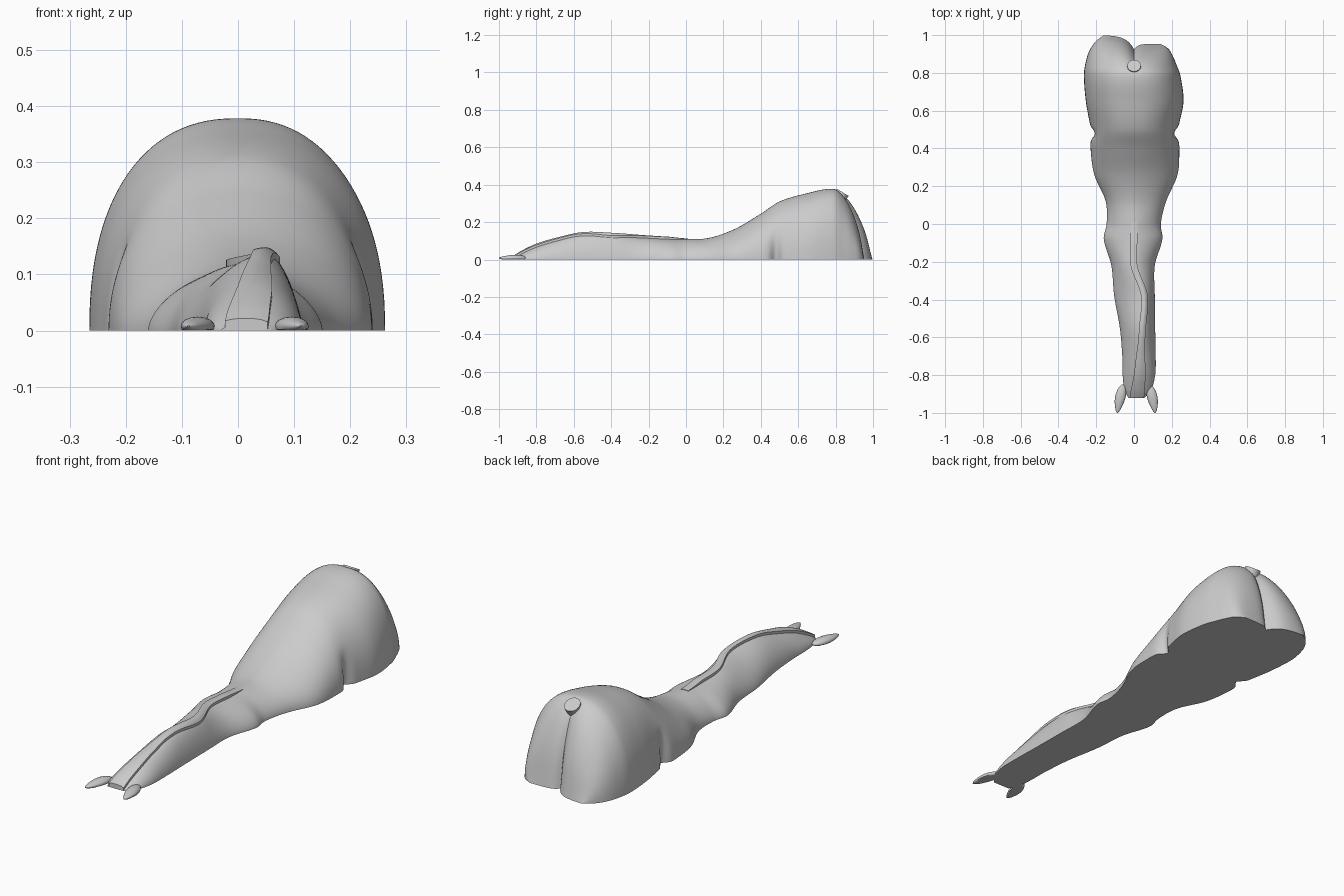
import bpy, bmesh, math

cube = bpy.data.objects.get("Cube")
if cube:
    bpy.data.objects.remove(cube, do_unlink=True)

grey = bpy.data.materials.new("plain_grey")
grey.use_nodes = True
grey.diffuse_color = (0.6, 0.6, 0.6, 1)
shader = next(n for n in grey.node_tree.nodes if n.type == "BSDF_PRINCIPLED")
shader.inputs["Base Color"].default_value = grey.diffuse_color
shader.inputs["Roughness"].default_value = 0.8

# Cross-sections: y, right edge, left edge, ridge x, height, fullness
SECTIONS = [
    (-.92, -.03, .055, .015, .01, 2),
    (-.88, -.05, .09, .02, .035, 1.9),
    (-.8, -.06, .112, .03, .073, 1.8),
    (-.7, -.062, .115, .035, .103, 1.8),
    (-.55, -.075, .112, .045, .135, 1.7),
    (-.38, -.105, .11, .055, .13, 1.6),
    (-.22, -.12, .11, 0, .118, 1.7),
    (-.08, -.16, .15, 0, .11, 1.7),
    (0, -.145, .142, 0, .11, 1.7),
    (.12, -.15, .17, 0, .115, 1.9),
    (.26, -.21, .23, 0, .163, 1.9),
    (.4, -.23, .24, 0, .245, 2.1),
    (.5, -.23, .235, 0, .31, 2.2),
    (.65, -.255, .262, 0, .355, 2.3),
    (.79, -.265, .245, 0, .378, 2.3),
    (.86, -.255, .225, 0, .34, 2.2),
    (.92, -.235, .205, 0, .26, 2.2),
    (.97, -.2, .18, 0, .14, 2.2),
    (1, -.16, .14, 0, 0, 2.2),
]


def section(y):
    """Smoothly interpolated section values at y."""
    last = len(SECTIONS) - 1
    i = max(k for k in range(last) if SECTIONS[k][0] <= y or k == 0)
    a, b = SECTIONS[i], SECTIONS[i + 1]
    before, after = SECTIONS[max(i - 1, 0)], SECTIONS[min(i + 2, last)]
    span = b[0] - a[0]
    t = (y - a[0]) / span
    values = []
    for c in range(1, len(a)):
        m0 = (b[c] - before[c]) / (b[0] - before[0]) * span
        m1 = (after[c] - a[c]) / (after[0] - a[0]) * span
        values.append((2*t**3 - 3*t**2 + 1) * a[c] + (t**3 - 2*t**2 + t) * m0
                      + (3*t**2 - 2*t**3) * b[c] + (t**3 - t**2) * m1)
    return values


def surface_height(x, y):
    """Height of the body above a point."""
    low, high, ridge, height, power = section(y)
    reach = (high if x > ridge else low) - ridge
    u = min(abs((x - ridge) / reach), 1)
    return height * (1 - u**power) ** (1 / power)


def finish(obj, angle):
    obj.data.materials.append(grey)
    bpy.ops.object.select_all(action="DESELECT")
    obj.select_set(True)
    bpy.context.view_layer.objects.active = obj
    bpy.ops.object.shade_smooth_by_angle(angle=math.radians(angle))


def loft(name, rings, angle=40):
    """Skin a row of closed rings and cap both ends."""
    bm = bmesh.new()
    loops = [[bm.verts.new(p) for p in ring] for ring in rings]
    count = len(loops[0])
    for a, b in zip(loops, loops[1:]):
        for k in range(count):
            n = (k + 1) % count
            bm.faces.new((a[k], a[n], b[n], b[k]))
    bm.faces.new(loops[0])
    bm.faces.new(loops[-1][::-1])
    bmesh.ops.remove_doubles(bm, verts=bm.verts, dist=0.0001)
    bmesh.ops.recalc_face_normals(bm, faces=bm.faces)
    mesh = bpy.data.meshes.new(name)
    bm.to_mesh(mesh)
    bm.free()
    obj = bpy.data.objects.new(name, mesh)
    bpy.context.collection.objects.link(obj)
    finish(obj, angle)
    return obj


def steps(start, end, count):
    return [start + (end - start) * i / count for i in range(count + 1)]


def body_point(x, y, z):
    """Add the cleft between the haunches and the fold ahead of each thigh."""
    fold = math.exp(-((y - .48) / .025) ** 2) * max(0, 1 - z / .17)
    x *= 1 - .13 * fold
    if y > .78:
        lobe, width = (1, .04) if x < 0 else (.79, .02)
        blend = math.exp(-abs(x) / width)
        y = .78 + (y - .78) * (lobe + (.66 - lobe) * blend)
    return x, y, z


# Body with flat underside
rings = []
for y in steps(-.92, 1, 180):
    low, high, ridge, height, power = section(y)
    top = []
    for angle in steps(0, math.pi, 56):
        c, s = math.cos(angle), max(math.sin(angle), 0)
        reach = (high - ridge) if c > 0 else (ridge - low)
        x = ridge + reach * math.copysign(abs(c) ** (2 / power), c)
        top.append((x, y, max(height, 0) * s ** (2 / power)))
    base = [(x, y, 0) for x, y, z in top[-2:0:-1]]
    rings.append([body_point(*p) for p in top + base])
loft("body", rings, 50)

# Raised mane along the crest, widening over the brow
rings = []
for y in steps(-.92, .01, 70):
    ridge = section(y)[2]
    brow = min(max((-.62 - y) / .28, 0), 1)
    half = .018 + .02 * brow
    across = [ridge + half * u for u in steps(-1, 1, 8)]
    heights = [surface_height(x, y) for x in across]
    rise = .012 * min(1, (.03 - y) / .12)
    top = [(x, y, z + rise) for x, z in zip(across, heights)]
    under = [(x, y, max(z - .01, 0)) for x, z in zip(across, heights)]
    rings.append(top + under[::-1])
loft("mane", rings, 35)

# Pair of leaf-shaped ears
for name, side in (("left_ear", 1), ("right_ear", -1)):
    rings = []
    for t in steps(0, 1, 14):
        half = .004 + .024 * math.sin(math.pi * t ** .8) ** .8 if t < 1 else .002
        centre = .012 + side * (.072 + .028 * t)
        rings.append([(centre + half * math.cos(a), -.85 - .15 * t,
                       max(0, .008 + half * .6 * math.sin(a)))
                      for a in steps(0, math.tau, 16)[:-1]])
    loft(name, rings)

# Round tail stub
bpy.ops.mesh.primitive_cylinder_add(vertices=32, radius=.036, depth=.04,
                                    location=(0, .828, .342),
                                    rotation=(-.55, 0, 0))
tail = bpy.context.object
tail.name = "tail_stub"
finish(tail, 40)
